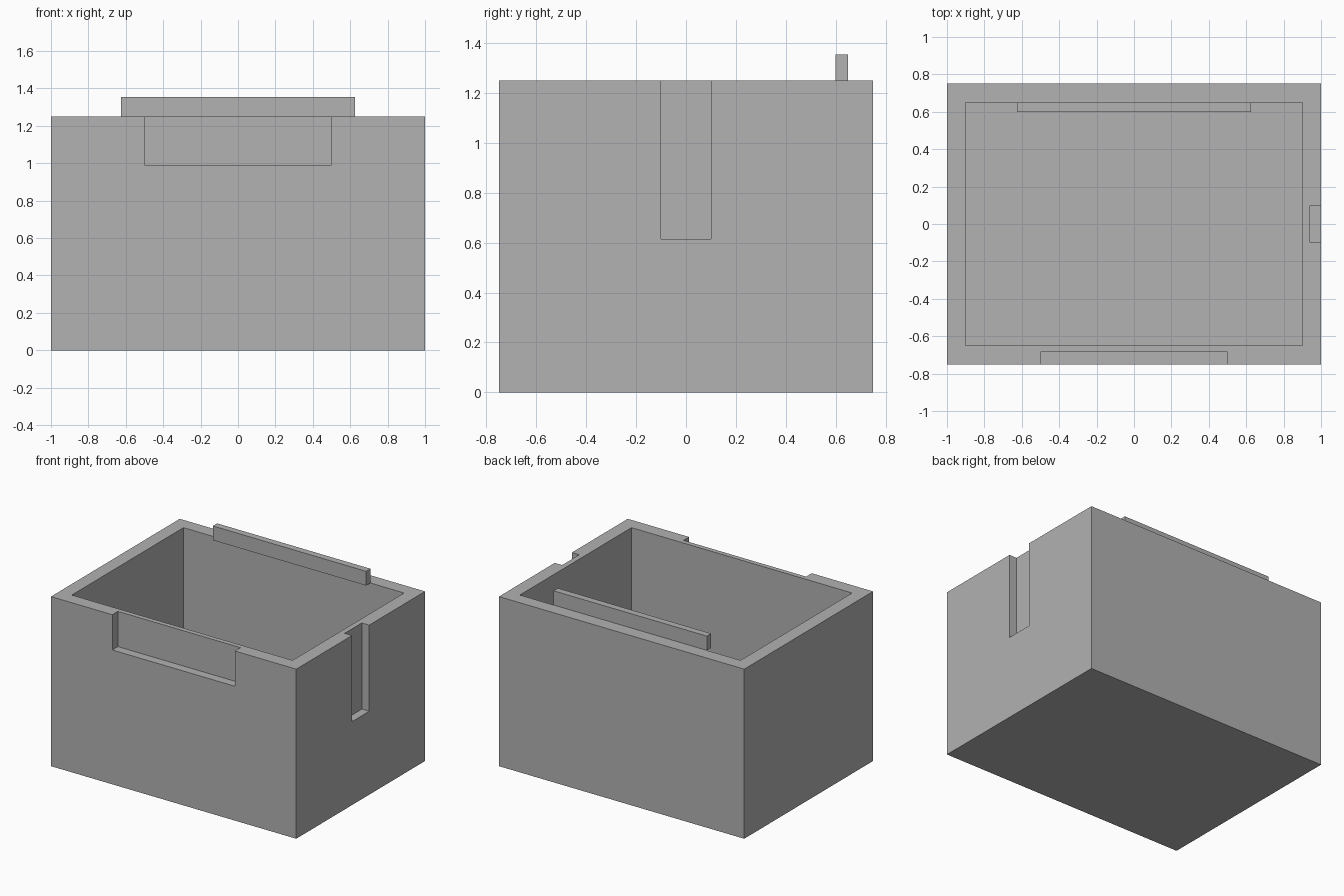
import bpy
from mathutils import Vector

default_cube = bpy.data.objects.get("Cube")
if default_cube:
    bpy.data.objects.remove(default_cube, do_unlink=True)

# Single grey finish
grey = bpy.data.materials.new("grey")
grey.use_nodes = True
colour = (0.445, 0.445, 0.445, 1)
grey.diffuse_color = colour
grey.node_tree.nodes["Principled BSDF"].inputs["Base Color"].default_value = colour


def box(name, low, high):
    """Axis-aligned block between two corners."""
    low, high = Vector(low), Vector(high)
    bpy.ops.mesh.primitive_cube_add(size=1, location=(low + high) / 2)
    obj = bpy.context.object
    obj.name = name
    obj.scale = high - low
    bpy.ops.object.transform_apply(location=False, rotation=False, scale=True)
    obj.data.materials.append(grey)
    return obj


def cut(target, name, low, high):
    """Subtract a block from the target."""
    cutter = box(name, low, high)
    cutter.hide_render = True
    mod = target.modifiers.new(name, 'BOOLEAN')
    mod.operation = 'DIFFERENCE'
    mod.solver = 'EXACT'
    mod.object = cutter
    bpy.context.view_layer.objects.active = target
    bpy.ops.object.modifier_apply(modifier=mod.name)
    bpy.data.objects.remove(cutter, do_unlink=True)


width, depth, height, wall = 2.0, 1.5, 1.25, 0.1
x, y = width / 2, depth / 2
above = height + 0.2

# Open container with thick walls and a floor
container = box("container_body", (-x, -y, 0), (x, y, height))
cut(container, "cavity_cutter", (wall - x, wall - y, wall), (x - wall, y - wall, above))

# Wide recess in the front wall and narrow slot in the side wall
cut(container, "front_recess_cutter", (-0.5, -y - 0.1, 0.99), (0.5, -0.685, above))
cut(container, "side_slot_cutter", (0.94, -0.1, 0.615), (x + 0.1, 0.1, above))

# Raised strip along the inner edge of the back wall
box("back_strip", (-0.625, 0.6, height), (0.625, y - wall, 1.355))
